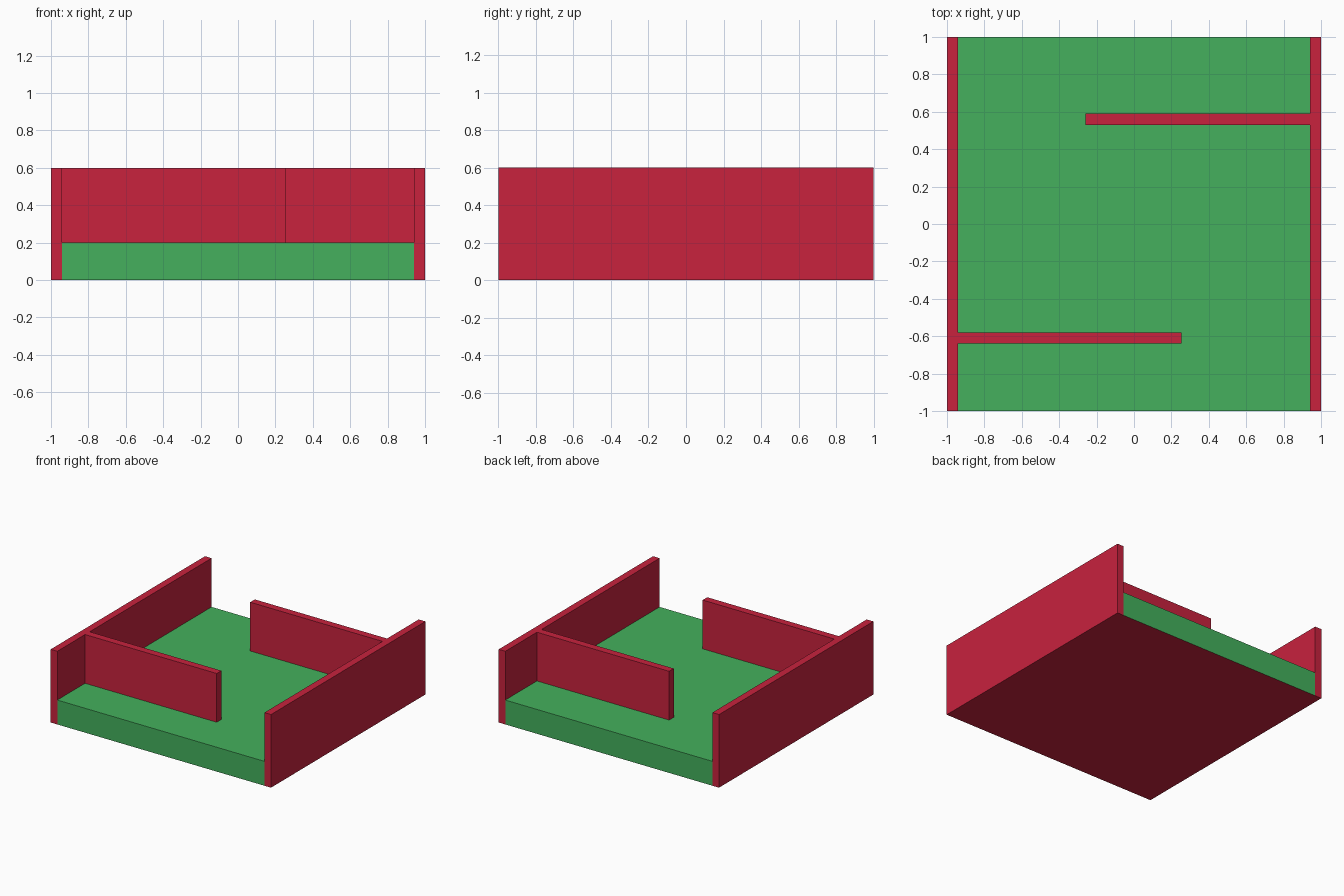
import bpy
import bmesh
from mathutils import Vector

if "Cube" in bpy.data.objects:
    bpy.data.objects.remove(bpy.data.objects["Cube"])


def material(name, rgb):
    mat = bpy.data.materials.new(name)
    mat.diffuse_color = (*rgb, 1.0)
    mat.use_nodes = True
    mat.node_tree.nodes["Principled BSDF"].inputs["Base Color"].default_value = mat.diffuse_color
    return mat


RED = material("red", (0.578, 0.016, 0.048))
GREEN = material("green", (0.058, 0.434, 0.109))


def box(name, lo, hi, *mats):
    """Axis-aligned box between two corners."""
    lo, hi = Vector(lo), Vector(hi)
    bm = bmesh.new()
    bmesh.ops.create_cube(bm, size=1.0)
    bmesh.ops.scale(bm, vec=hi - lo, verts=bm.verts)
    bmesh.ops.translate(bm, vec=(lo + hi) / 2, verts=bm.verts)
    mesh = bpy.data.meshes.new(name)
    bm.to_mesh(mesh)
    bm.free()
    for mat in mats:
        mesh.materials.append(mat)
    obj = bpy.data.objects.new(name, mesh)
    bpy.context.collection.objects.link(obj)
    return obj


WALL, FLOOR, TOP = 0.94, 0.2, 0.6

# Green floor slab with a red underside
floor = box("floor", (-WALL, -1, 0), (WALL, 1, FLOOR), GREEN, RED)
for face in floor.data.polygons:
    if face.normal.z < -0.5:
        face.material_index = 1

# Full-length side walls
box("left_wall", (-1, -1, 0), (-WALL, 1, TOP), RED)
box("right_wall", (WALL, -1, 0), (1, 1, TOP), RED)

# Staggered partitions reaching in from each side wall
box("front_partition", (-WALL, -0.64, FLOOR), (0.255, -0.58, TOP), RED)
box("back_partition", (-0.26, 0.53, FLOOR), (WALL, 0.59, TOP), RED)
